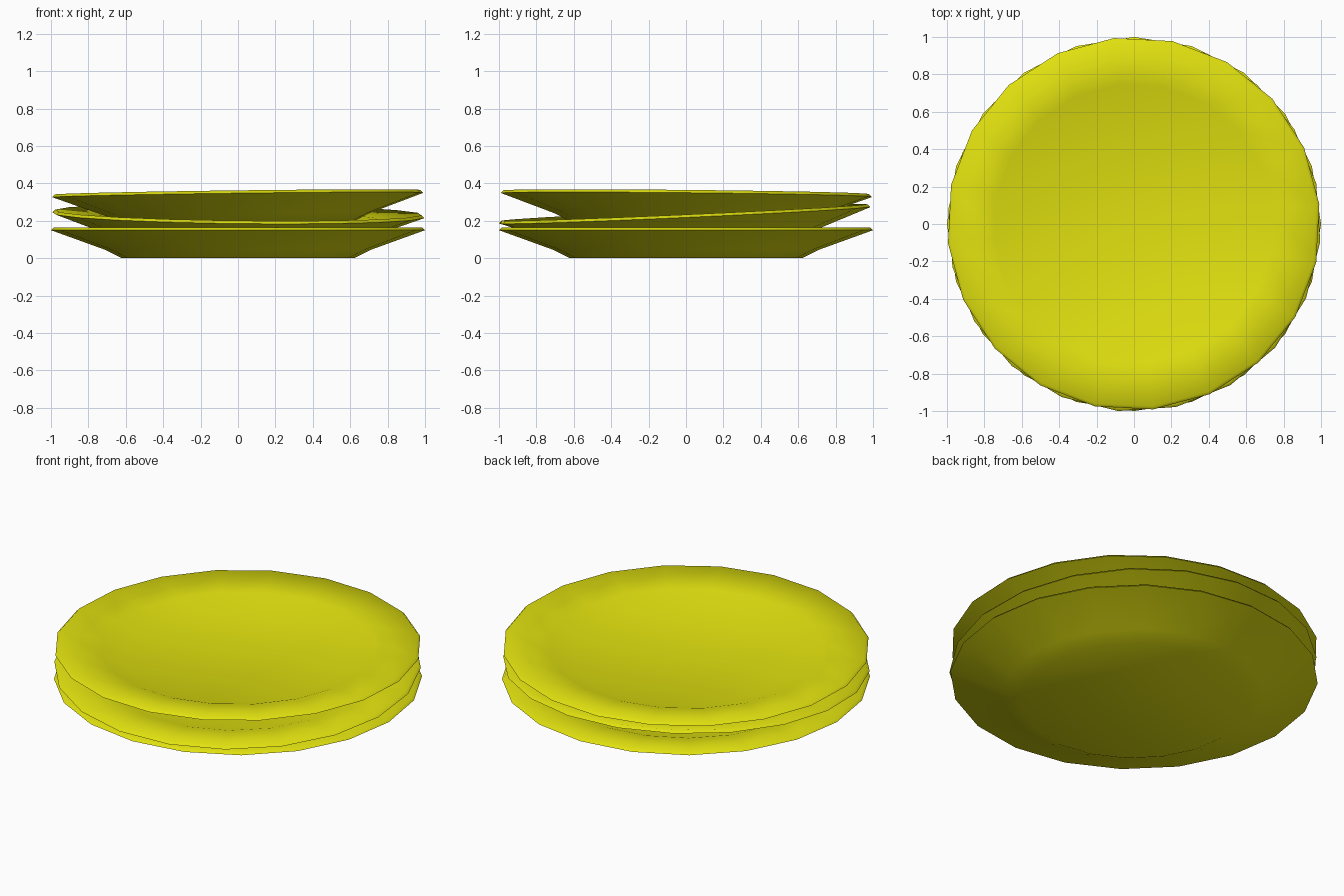
import bpy
import bmesh
import math

cube = bpy.data.objects.get("Cube")
if cube:
    bpy.data.objects.remove(cube)

yellow = bpy.data.materials.new("yellow_glaze")
yellow.use_nodes = True
COLOUR = (0.75, 0.75, 0.005, 1)
yellow.diffuse_color = COLOUR
yellow.node_tree.nodes["Principled BSDF"].inputs["Base Color"].default_value = COLOUR

SIDES = 20
# Radius and height: foot, underside, bevelled rim, shallow border, well floor
PROFILE = [(0.62, 0), (0.71, 0.045), (1, 0.15), (0.985, 0.165), (0.75, 0.137), (0.62, 0.092)]
RIM = 2


def make_plate(name, height, spin, tilt_x, tilt_y, scale=1.0):
    """Lathe one plate; spin turns its facets about the axis before tilting."""
    bm = bmesh.new()
    rings = []
    for radius, z in PROFILE:
        ring = []
        for i in range(SIDES):
            a = math.tau * i / SIDES + math.radians(spin)
            ring.append(bm.verts.new((radius * math.cos(a), radius * math.sin(a), z)))
        rings.append(ring)
    for low, high in zip(rings, rings[1:]):
        for i in range(SIDES):
            j = (i + 1) % SIDES
            bm.faces.new((low[i], low[j], high[j], high[i]))
    # Flat foot and flat eating surface
    bm.faces.new(rings[0][::-1])
    bm.faces.new(rings[-1])
    for face in bm.faces:
        face.smooth = True
    # Crisp outer edge of the rim
    for i in range(SIDES):
        bm.edges.get((rings[RIM][i - 1], rings[RIM][i])).smooth = False
    mesh = bpy.data.meshes.new(name)
    bm.to_mesh(mesh)
    bm.free()
    mesh.materials.append(yellow)
    plate = bpy.data.objects.new(name, mesh)
    plate.location.z = height
    plate.rotation_euler = (tilt_x, tilt_y, 0)
    plate.scale = (scale, scale, 1)
    bpy.context.collection.objects.link(plate)


# Loose stack of three plates
make_plate("bottom_plate", 0, 0, 0, 0)
make_plate("middle_plate", 0.08, 13, 0.045, 0.012, 0.998)
make_plate("top_plate", 0.188, 6, -0.01, -0.0125, 0.998)
